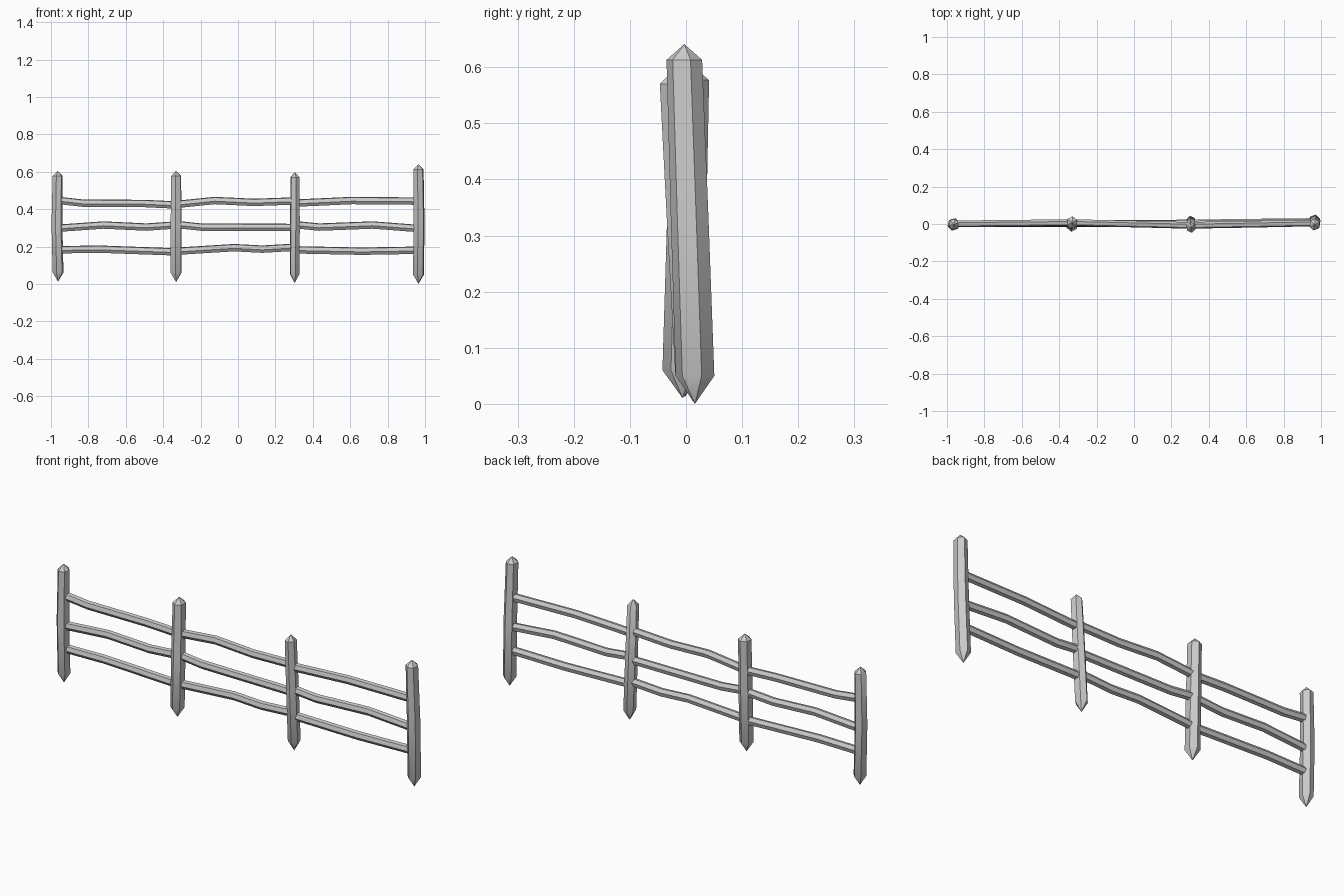
import bpy, bmesh, math
from mathutils import Vector

if "Cube" in bpy.data.objects:
    bpy.data.objects.remove(bpy.data.objects["Cube"])

SIDES = 6


def sweep(name, rings, axis, turn=0.0, tips=None):
    """Skin hexagonal rings (centre, ru, rv) lying across 'axis'; optional pointed tips."""
    bm = bmesh.new()
    loops = []
    for c, ru, rv in rings:
        loop = []
        for i in range(SIDES):
            a = turn + math.tau * i / SIDES
            u, v = ru * math.cos(a), rv * math.sin(a)
            off = Vector((u, v, 0)) if axis == 'Z' else Vector((0, u, v))
            loop.append(bm.verts.new(Vector(c) + off))
        loops.append(loop)
    for lo, hi in zip(loops, loops[1:]):
        for i in range(SIDES):
            j = (i + 1) % SIDES
            bm.faces.new((lo[i], lo[j], hi[j], hi[i]))
    for k, loop in enumerate((loops[0], loops[-1])):
        if tips:
            apex = bm.verts.new(tips[k])
            for i in range(SIDES):
                bm.faces.new((loop[i], loop[(i + 1) % SIDES], apex))
        else:
            bm.faces.new(loop)
    bmesh.ops.recalc_face_normals(bm, faces=bm.faces)
    me = bpy.data.meshes.new(name)
    bm.to_mesh(me)
    bm.free()
    ob = bpy.data.objects.new(name, me)
    bpy.context.collection.objects.link(ob)
    bpy.ops.object.select_all(action='DESELECT')
    ob.select_set(True)
    bpy.context.view_layer.objects.active = ob
    bpy.ops.object.shade_smooth_by_angle(angle=math.radians(40))
    return ob


# Posts: x bottom/middle/top, y bottom/top, tip z bottom/top, x radius, turn
posts = [
    ((-0.962, -0.968, -0.964), (-0.002, -0.002), (0.012, 0.605), 0.030, 15),
    ((-0.331, -0.331, -0.331), (-0.006, 0.008), (0.010, 0.605), 0.032, 25),
    ((0.303, 0.304, 0.305), (0.012, -0.018), (0.005, 0.598), 0.028, 100),
    ((0.965, 0.968, 0.965), (0.016, -0.003), (0.000, 0.641), 0.031, 80),
]
for n, (xs, (y0, y1), (z0, z1), r, turn) in enumerate(posts, 1):
    lo, hi = z0 + 0.05, z1 - 0.028
    rings = [((xs[0], y0, lo), r, r * 1.13),
             ((xs[1], (y0 + y1) / 2, (lo + hi) / 2), r, r * 1.1),
             ((xs[2], y1, hi), r * 0.93, r * 1.04)]
    sweep(f"post_{n}", rings, 'Z', math.radians(turn),
          ((xs[0], y0, z0), (xs[2], y1, z1)))

# Rails: wavy (x, z) centre lines, one list per bay, following the lean of the posts
rails = {
    "top_rail": [
        [(-0.945, 0.445), (-0.83, 0.432), (-0.50, 0.430), (-0.35, 0.423)],
        [(-0.31, 0.427), (-0.125, 0.446), (0.085, 0.436), (0.285, 0.443)],
        [(0.325, 0.433), (0.61, 0.446), (0.945, 0.443)]],
    "middle_rail": [
        [(-0.945, 0.299), (-0.72, 0.315), (-0.49, 0.304), (-0.35, 0.314)],
        [(-0.31, 0.316), (-0.20, 0.304), (0.285, 0.302)],
        [(0.325, 0.315), (0.435, 0.304), (0.72, 0.315), (0.945, 0.298)]],
    "bottom_rail": [
        [(-0.945, 0.183), (-0.74, 0.186), (-0.35, 0.172)],
        [(-0.31, 0.176), (-0.02, 0.194), (0.13, 0.186), (0.285, 0.195)],
        [(0.325, 0.182), (0.66, 0.175), (0.945, 0.180)]],
}


def post_y(n, z):
    y0, y1 = posts[n][1]
    return y0 + (y1 - y0) * z / 0.6


for name, bays in rails.items():
    for b, path in enumerate(bays):
        rings = []
        for x, z in path:
            t = (x - path[0][0]) / (path[-1][0] - path[0][0])
            y = post_y(b, z) * (1 - t) + post_y(b + 1, z) * t
            rings.append(((x, y + 0.003, z), 0.018, 0.021))
        sweep(f"{name}_{b + 1}", rings, 'X', math.radians(10))
